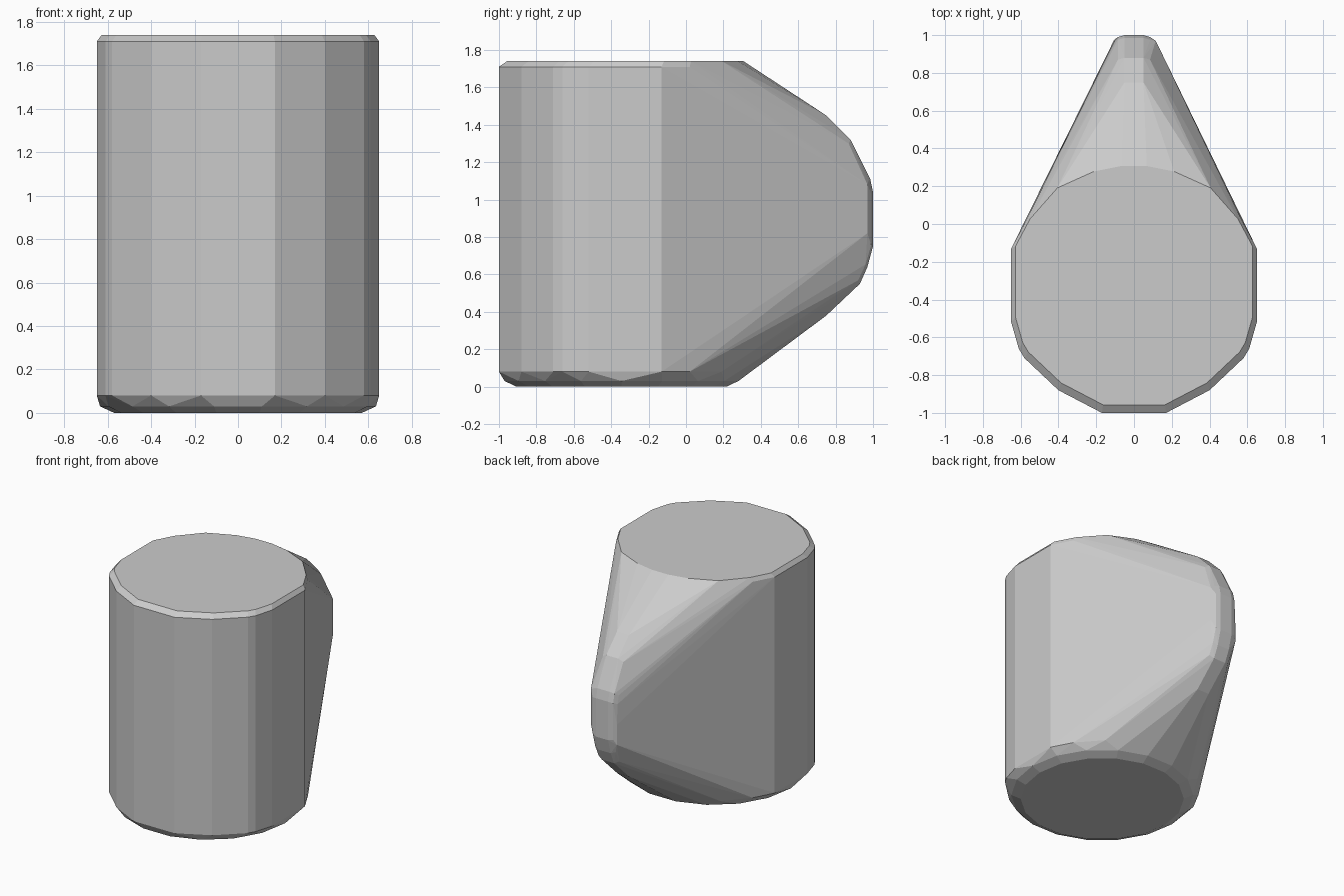
import bpy, bmesh, math

if "Cube" in bpy.data.objects:
    bpy.data.objects.remove(bpy.data.objects["Cube"])

CY = -0.345  # centre of the round body in y

# half outline of the body seen from above, mirrored to the full ring
half = [(0.17, -1.0), (0.40, -0.88), (0.58, -0.71), (0.61, -0.66), (0.65, -0.52),
        (0.65, -0.13), (0.57, 0.02), (0.42, 0.19), (0.22, 0.28), (0.07, 0.31)]
outline = half + [(-x, y) for x, y in half]


def ring(scale, z, cy=CY):
    return [(x * scale, cy + (y - CY) * scale, z) for x, y in outline]


def circle(r, z, n=18):
    return [(r * math.sin(2 * math.pi * (i + .5) / n),
             CY + r * math.cos(2 * math.pi * (i + .5) / n), z) for i in range(n)]


points = []

# body: rounded foot, straight wall, small chamfer at the rim
points += circle(0.57, 0.0) + circle(0.635, 0.03)
points += ring(1.0, 0.08) + ring(1.0, 1.71) + ring(0.965, 1.74, CY + 0.02)

# handle: outer edge strip (y, z) with a wider strip set slightly inwards
edge = [(0.75, 1.45), (0.88, 1.32), (0.985, 1.11), (1.0, 1.04), (1.0, 0.75),
        (0.97, 0.64), (0.93, 0.55), (0.75, 0.38)]
for y, z in edge:
    zi = 0.91 + (z - 0.91) * 0.88
    for s in (-1, 1):
        points.append((s * 0.05, y, z))
        points.append((s * 0.085, y - 0.01, 0.91 + (z - 0.91) * 0.95))
        points.append((s * 0.105, y - 0.035, zi))
# right side carries a longer flat edge than the left
points += [(0.115, 0.97, 0.82), (0.115, 0.97, 1.08), (-0.105, 0.975, 0.72), (-0.105, 0.975, 0.87)]

# wrap everything in one convex shell
bm = bmesh.new()
for p in points:
    bm.verts.new(p)
res = bmesh.ops.convex_hull(bm, input=bm.verts[:])
unused = {v for v in bm.verts if not v.link_faces}
bmesh.ops.delete(bm, geom=list(unused), context='VERTS')
bmesh.ops.dissolve_limit(bm, angle_limit=math.radians(1.0),
                         verts=bm.verts[:], edges=bm.edges[:])
bmesh.ops.recalc_face_normals(bm, faces=bm.faces[:])
mesh = bpy.data.meshes.new("mug_hull")
bm.to_mesh(mesh)
bm.free()
bpy.context.collection.objects.link(bpy.data.objects.new("mug_hull", mesh))
